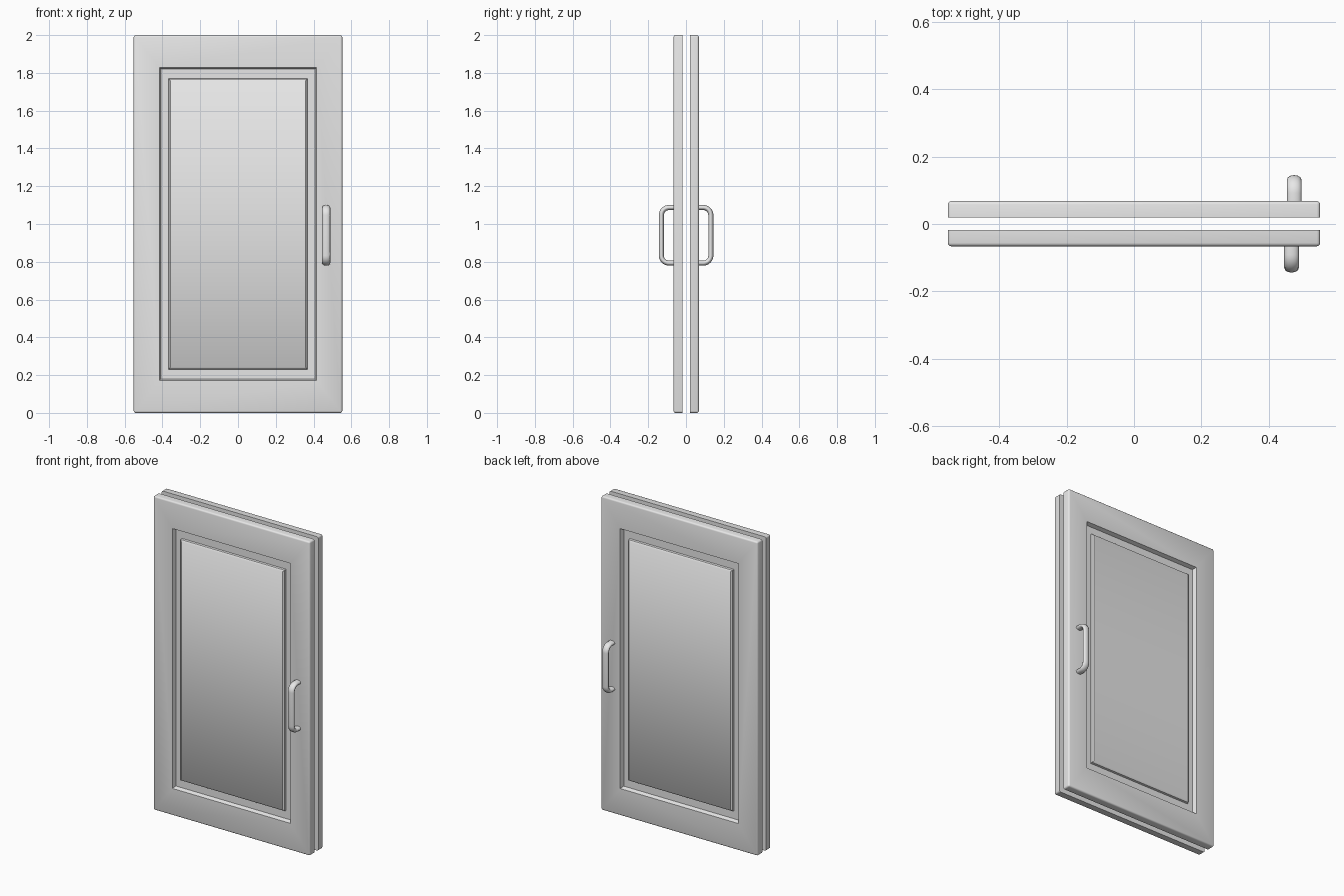
import bpy, bmesh, math
from mathutils import Vector

if "Cube" in bpy.data.objects:
    bpy.data.objects.remove(bpy.data.objects["Cube"])

grey = bpy.data.materials.new("plain_grey")
grey.use_nodes = True
colour = (0.8, 0.8, 0.8, 1)
grey.diffuse_color = colour
grey.node_tree.nodes["Principled BSDF"].inputs["Base Color"].default_value = colour


def finish(obj, angle):
    obj.data.materials.append(grey)
    bpy.ops.object.select_all(action='DESELECT')
    obj.select_set(True)
    bpy.context.view_layer.objects.active = obj
    bpy.ops.object.shade_smooth_by_angle(angle=math.radians(angle))


def door_leaf(name, side, inner, outer):
    """Slab with a sunken moulding and raised panel; side is -1 front, 1 back."""
    # half width, half height, distance from the centre plane
    rings = [(0.552, 1.0, inner), (0.552, 1.0, outer),
             (0.416, 0.828, outer), (0.408, 0.820, outer - 0.025),
             (0.368, 0.769, outer - 0.025), (0.366, 0.767, outer - 0.012),
             (0.357, 0.757, outer - 0.005)]
    bm = bmesh.new()
    loops = [[bm.verts.new((sx * w, side * d, 1 + sz * h))
              for sx, sz in ((-1, -1), (1, -1), (1, 1), (-1, 1))]
             for w, h, d in rings]
    for a, b in zip(loops, loops[1:]):
        for i in range(4):
            j = (i + 1) % 4
            bm.faces.new((a[i], a[j], b[j], b[i]))
    bm.faces.new(loops[0])
    bm.faces.new(loops[-1])
    # Round the rim, leaving the face towards the gap sharp
    rim = [bm.edges.get((loops[1][i], loops[1][(i + 1) % 4])) for i in range(4)]
    rim += [bm.edges.get((loops[0][i], loops[1][i])) for i in range(4)]
    bmesh.ops.bevel(bm, geom=rim, offset=0.01, segments=3, profile=0.5,
                    affect='EDGES')
    bmesh.ops.recalc_face_normals(bm, faces=bm.faces)
    mesh = bpy.data.meshes.new(name)
    bm.to_mesh(mesh)
    bm.free()
    obj = bpy.data.objects.new(name, mesh)
    bpy.context.collection.objects.link(obj)
    finish(obj, 35)


def pull_handle(name, side, x, root, reach):
    """Oval bar bent into a U with rounded corners."""
    half, radius, thick = 0.147, 0.04, 0.0135
    tip = reach - thick
    path = [Vector((0, side * root, half))]
    for i in range(9):
        a = math.pi / 2 * i / 8
        path.append(Vector((0, side * (tip - radius + radius * math.sin(a)),
                            half - radius + radius * math.cos(a))))
    path += [Vector((0, p.y, -p.z)) for p in reversed(path)]
    curve = bpy.data.curves.new(name, 'CURVE')
    curve.dimensions = '3D'
    curve.bevel_depth = thick
    curve.bevel_resolution = 4
    curve.use_fill_caps = True
    spline = curve.splines.new('POLY')
    spline.points.add(len(path) - 1)
    for point, p in zip(spline.points, path):
        point.co = (*p, 1)
    obj = bpy.data.objects.new(name, curve)
    bpy.context.collection.objects.link(obj)
    obj.location = (x, 0, 0.94)
    obj.scale.x = 1.6
    bpy.ops.object.select_all(action='DESELECT')
    obj.select_set(True)
    bpy.context.view_layer.objects.active = obj
    bpy.ops.object.convert(target='MESH')
    finish(bpy.context.object, 50)


door_leaf("front_leaf", -1, 0.018, 0.066)
door_leaf("back_leaf", 1, 0.020, 0.068)
pull_handle("front_handle", -1, 0.467, 0.06, 0.144)
pull_handle("back_handle", 1, 0.475, 0.062, 0.145)
